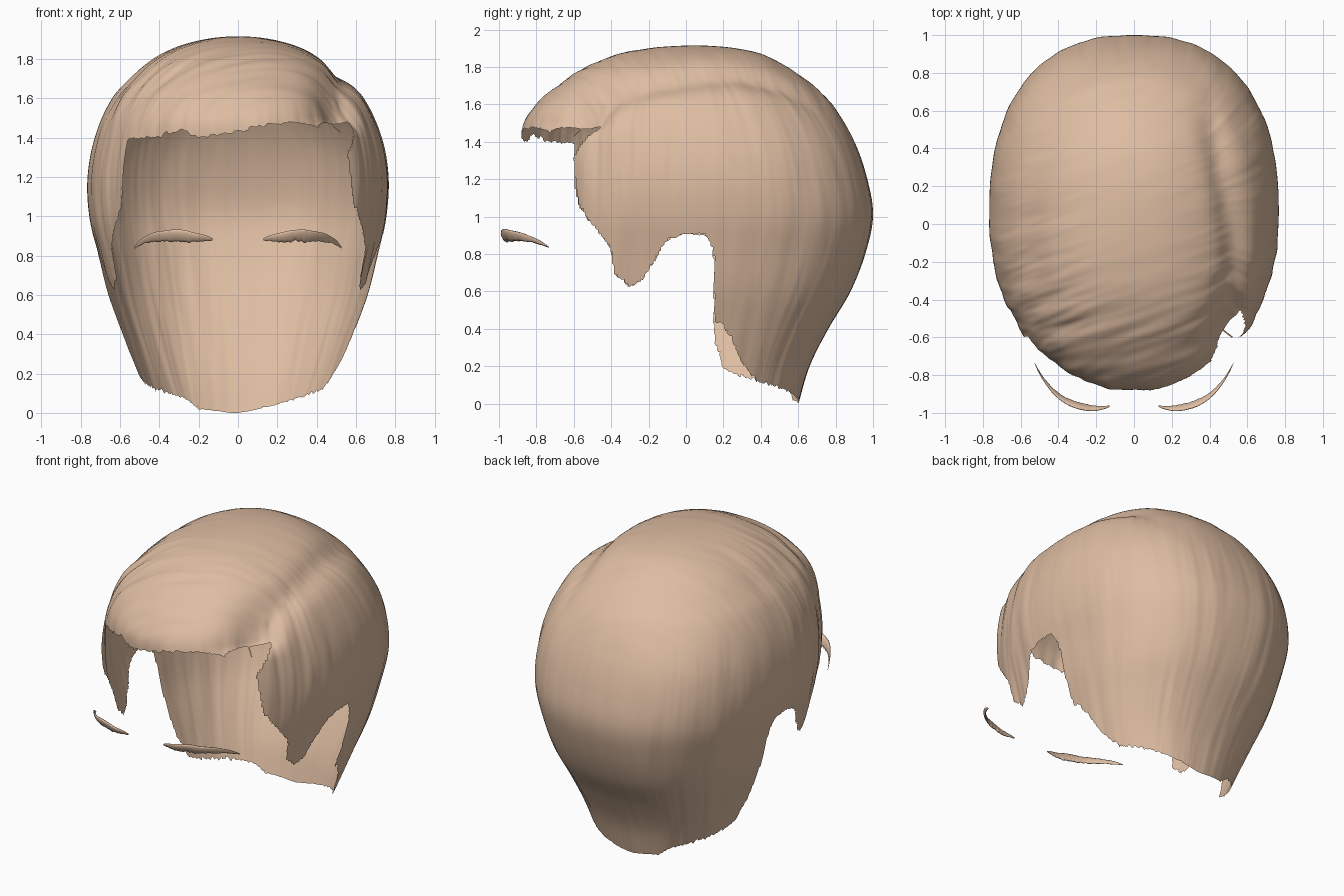
import bpy, bmesh, math
from math import sin, cos, radians, exp, sqrt, copysign
from mathutils import Vector, noise

if "Cube" in bpy.data.objects:
    bpy.data.objects.remove(bpy.data.objects["Cube"], do_unlink=True)

TOP, MID_Y = 1.915, 0.05
COLUMNS, ROWS, START = 600, 120, -42

hair_mat = bpy.data.materials.new("warm tan hair")
hair_mat.use_nodes = True
tan = (0.73, 0.508, 0.36, 1)
hair_mat.diffuse_color = tan
hair_mat.node_tree.nodes["Principled BSDF"].inputs["Base Color"].default_value = tan


def lerp_table(table, t):
    if t <= table[0][0]:
        return table[0][1]
    for (a, va), (b, vb) in zip(table, table[1:]):
        if t <= b:
            return va + (vb - va) * (t - a) / (b - a)
    return table[-1][1]


def smooth_table(table, t):
    """Catmull-Rom style interpolation through (key, value) pairs."""
    for i in range(len(table) - 1):
        (a, va), (b, vb) = table[i], table[i + 1]
        if t <= b or i == len(table) - 2:
            p = table[max(i - 1, 0)]
            n = table[min(i + 2, len(table) - 1)]
            u, w = (t - a) / (b - a), b - a
            m0 = (vb - p[1]) / (b - p[0]) * w
            m1 = (n[1] - va) / (n[0] - a) * w
            return ((2*u**3 - 3*u**2 + 1) * va + (u**3 - 2*u**2 + u) * m0
                    + (3*u**2 - 2*u**3) * vb + (u**3 - u**2) * m1)


def step(a, b, t):
    u = min(max((t - a) / (b - a), 0), 1)
    return u * u * (3 - 2 * u)


def by_depth(pairs):
    return [(0, 0)] + [(sqrt(TOP - z), r) for z, r in pairs]


# Half width, back reach and front reach of the head at falling heights
WIDTH = by_depth([(1.88, .25), (1.8, .43), (1.7, .55), (1.6, .64), (1.4, .73), (1.2, .765),
                  (1, .755), (.8, .71), (.6, .66), (.4, .59), (.2, .515), (0, .43)])
BACK = by_depth([(1.88, .32), (1.8, .49), (1.7, .63), (1.6, .73), (1.4, .85), (1.2, .92),
                 (1, .95), (.8, .91), (.6, .83), (.4, .71), (.2, .61), (0, .55)])
FRONT = by_depth([(1.88, .37), (1.8, .58), (1.7, .735), (1.6, .85), (1.5, .92), (1.4, .935),
                  (1, .93), (0, .9)])

# Hem height around the head, in degrees: 0 = left ear, 90 = back, 270 = fringe
FLAP = [(-42, 1.15), (-40.5, 1.05), (-34, .95), (-28, .84), (-26.5, .7), (-21, .62),
        (-16, .67), (-11.5, .78), (-8.5, .87), (-3, .91), (2, .9), (3.5, .82), (4, .65)]
LEFT = FLAP + [(5, .44), (8.5, .42), (19, .22), (30, .12), (51, .08), (70, .04), (90, 0)]
RIGHT = FLAP + [(4.5, .45), (6, .32), (11, .18), (22, .14), (45, .1), (60, .07), (67, .02)]
FRINGE = [(219, 1.35), (223, 1.39), (235, 1.4), (249, 1.44), (256, 1.4), (270, 1.43),
          (278, 1.46), (292, 1.48), (304, 1.46), (310, 1.5), (316, 1.5), (316.5, 1.34)]
HEM = LEFT + [(180 - a, z) for a, z in reversed(RIGHT)] + FRINGE + [(318, 1.15)]


def hem_height(deg):
    z = lerp_table(HEM, deg)
    jag = noise.noise(Vector((deg * .45, 0, 3))) * .02 + noise.noise(Vector((deg * 1.3, 5, 0))) * .01
    return max(z + jag * min(1, z * 8), 0)


def in_notch(deg, z):
    """Wedge cut between the end of the fringe and the left side flap."""
    turn = (deg + 180) % 360 - 180
    return -43.6 < turn < -32 and 1.33 + (turn + 43) * .017 < z < 1.51


def hair_point(deg, q):
    a = radians(deg)
    c, s = cos(a), sin(a)
    z = TOP - q * q
    high = step(1.3, 1.85, z)
    bend = 2 / (2.42 - .3 * high if s > 0 else 2.15 + .15 * high)
    x = smooth_table(WIDTH, q) * copysign(abs(c) ** bend, c)
    y = MID_Y + smooth_table(BACK if s > 0 else FRONT, q) * copysign(abs(s) ** bend, s)
    out = Vector((x * 1.3, y - MID_Y, (z - 1) * .9)).normalized()

    # Soft parting groove, wider and deeper at the swept end of the fringe
    d = x - (.55 - .17 * max(y + .3, 0) ** 1.4)
    front = 1 - step(-.6, -.2, y)
    width = .08 + .07 * front if d < 0 else .06
    groove = (.03 + .045 * front) * exp(-(d / width) ** 2) * step(1.4, 1.52, z) * (1 - step(.3, .85, y))

    # Combed strands: across the top, downwards on the sides, calm at the back
    top = step(1.3, 1.65, z) * (1 - step(-.04, .04, d))
    swept = noise.noise(Vector((x * 2.5, (y - x * .35) * 11, z * 3)))
    swept += .4 * noise.noise(Vector((x * 4, (y - x * .35) * 26, z * 5)))
    combed = noise.noise(Vector((c * 8, s * 8, z * 1.8)))
    combed += .35 * noise.noise(Vector((c * 20, s * 20, z * 2.5)))
    strength = .005 + .011 * (1 - step(-.55, .15, y))
    strand = (swept * top + combed * (1 - top)) * strength * step(0, .5, q)
    p = Vector((x, y, z)) + out * (strand - groove)
    p.z = max(p.z, 0)
    return p


def finish(name, bm):
    bmesh.ops.recalc_face_normals(bm, faces=bm.faces)
    mesh = bpy.data.meshes.new(name)
    bm.to_mesh(mesh)
    bm.free()
    mesh.materials.append(hair_mat)
    mesh.shade_smooth()
    obj = bpy.data.objects.new(name, mesh)
    bpy.context.collection.objects.link(obj)
    return obj


def build_hair():
    """Level rings around the head, each column trimmed where it meets the hem."""
    bm = bmesh.new()
    crown = bm.verts.new((0, MID_Y, TOP))
    depths = [sqrt(TOP) * j / ROWS for j in range(1, ROWS + 1)]
    angles = [START + 360 * i / COLUMNS for i in range(COLUMNS)]
    columns = []
    for deg in angles:
        reach = sqrt(TOP - hem_height(deg))
        inside = [q for q in depths if q < reach - .002]
        columns.append([bm.verts.new(hair_point(deg, q)) for q in inside + [reach]])
    for i, left in enumerate(columns):
        right = columns[(i + 1) % COLUMNS]
        bm.faces.new((crown, left[0], right[0]))
        for j in range(min(len(left), len(right)) - 1):
            if not in_notch(angles[i], TOP - depths[j] ** 2):
                bm.faces.new((left[j], left[j + 1], right[j + 1], right[j]))
    loose = [v for v in bm.verts if not v.link_faces]
    bmesh.ops.delete(bm, geom=loose, context='VERTS')
    return finish("hair", bm)


# Eyebrow stations: x, y, middle height, half height
BROW = [(.13, -.965, .882, .006), (.16, -.972, .888, .015), (.22, -.975, .892, .027),
        (.3, -.96, .902, .032), (.37, -.93, .899, .029), (.43, -.882, .893, .025),
        (.48, -.82, .877, .017), (.51, -.77, .857, .011), (.527, -.735, .838, .004)]


def build_eyebrow(name, side):
    bm = bmesh.new()
    rings = []
    steps, around = 60, 10
    for i in range(steps + 1):
        x = BROW[0][0] + (BROW[-1][0] - BROW[0][0]) * i / steps
        y, z, h = (smooth_table([(b[0], b[k]) for b in BROW], x) for k in (1, 2, 3))
        ragged = noise.noise(Vector((x * 60, side, .3))) * .4
        ring = []
        for k in range(around):
            a = 2 * math.pi * k / around
            lift = h * sin(a) * (1 + (ragged if sin(a) < 0 else ragged * .3))
            # The top edge leans forward of the lower edge
            ring.append(bm.verts.new((side * x, y - .4 * h * cos(a) - .45 * lift, z + lift)))
        rings.append(ring)
    for a, b in zip(rings, rings[1:]):
        for k in range(around):
            n = (k + 1) % around
            bm.faces.new((a[k], a[n], b[n], b[k]))
    bm.faces.new(rings[0])
    bm.faces.new(rings[-1])
    return finish(name, bm)


build_hair()
build_eyebrow("left_eyebrow", 1)
build_eyebrow("right_eyebrow", -1)
